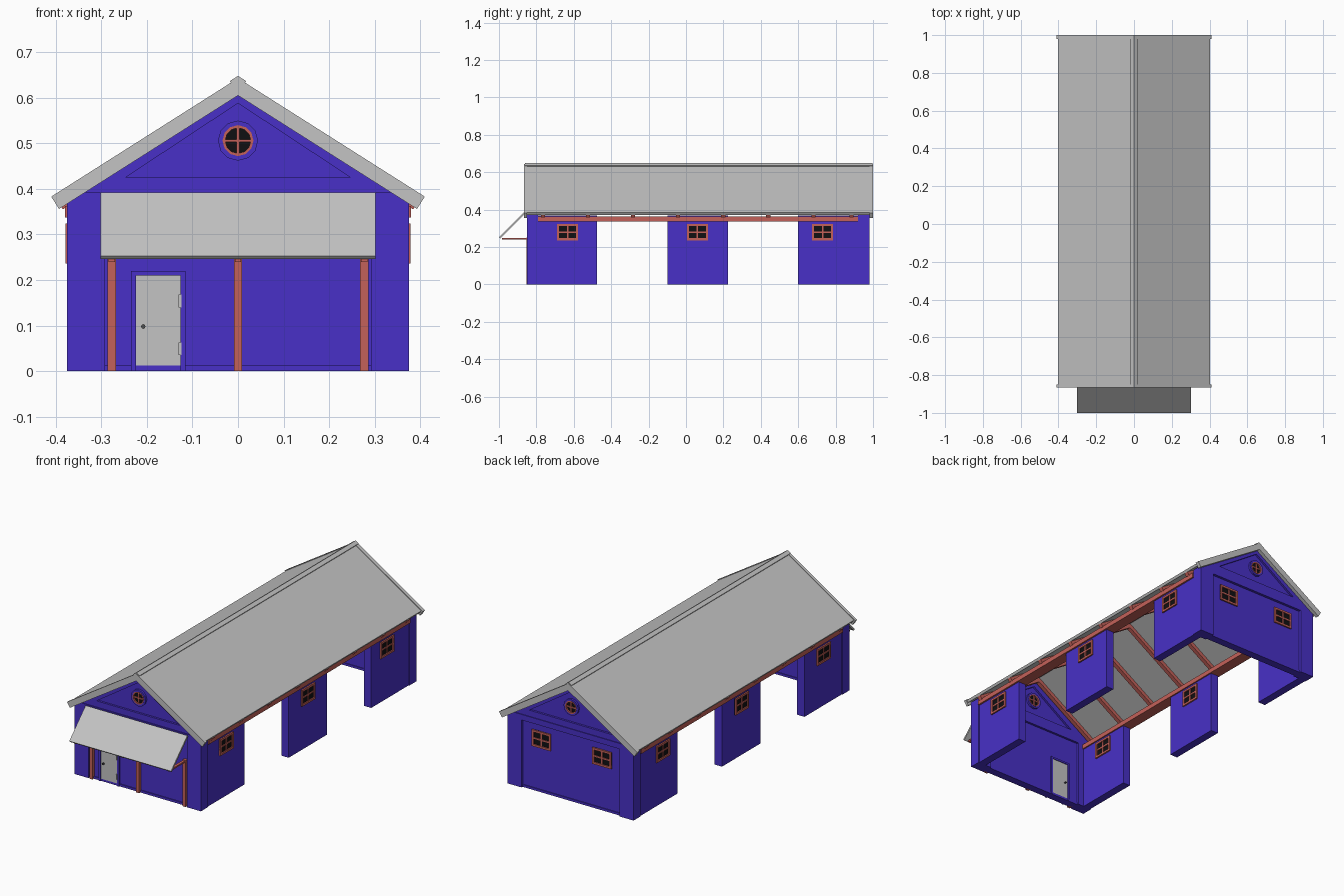
import bpy, bmesh, math
from mathutils import Matrix, Vector

cube = bpy.data.objects.get("Cube")
if cube:
    bpy.data.objects.remove(cube, do_unlink=True)


def material(name, r, g, b):
    m = bpy.data.materials.new(name)
    m.use_nodes = True
    m.diffuse_color = (r, g, b, 1)
    m.node_tree.nodes["Principled BSDF"].inputs["Base Color"].default_value = (r, g, b, 1)
    return m


BLUE = material("blue wall paint", 0.065, 0.03, 0.57)
GREY = material("light grey metal", 0.55, 0.55, 0.55)
WOOD = material("red brown wood", 0.55, 0.12, 0.1)
GLASS = material("black glass", 0.005, 0.005, 0.006)
DARK = material("dark grey handle", 0.08, 0.08, 0.08)


def finish(name, bm, mat):
    bmesh.ops.recalc_face_normals(bm, faces=bm.faces)
    mesh = bpy.data.meshes.new(name)
    bm.to_mesh(mesh)
    bm.free()
    mesh.materials.append(mat)
    obj = bpy.data.objects.new(name, mesh)
    bpy.context.collection.objects.link(obj)
    return obj


def boxes(name, mat, *spans):
    """One object from boxes, each given as (x0, x1, y0, y1, z0, z1)."""
    bm = bmesh.new()
    for x0, x1, y0, y1, z0, z1 in spans:
        place = Matrix.Translation(((x0 + x1) / 2, (y0 + y1) / 2, (z0 + z1) / 2))
        size = Matrix.Diagonal((abs(x1 - x0), abs(y1 - y0), abs(z1 - z0), 1))
        bmesh.ops.create_cube(bm, size=1, matrix=place @ size)
    return finish(name, bm, mat)


def prism(name, mat, y0, y1, *outlines):
    """Outlines in x and z, extruded along y."""
    bm = bmesh.new()
    for pts in outlines:
        face = bm.faces.new([bm.verts.new((x, y0, z)) for x, z in pts])
        ext = bmesh.ops.extrude_face_region(bm, geom=[face])
        moved = [v for v in ext["geom"] if isinstance(v, bmesh.types.BMVert)]
        bmesh.ops.translate(bm, verts=moved, vec=(0, y1 - y0, 0))
    return finish(name, bm, mat)


SLOPE = 0.634
ANGLE = math.atan(SLOPE)


def chevron(half, top, thick):
    """Outline of a pitched layer with square-cut eaves."""
    dx, dz = thick * math.sin(ANGLE), thick * math.cos(ANGLE)
    eave = top - SLOPE * half
    return [(0, top), (half, eave), (half - dx, eave - dz), (0, top - thick / math.cos(ANGLE)),
            (dx - half, eave - dz), (-half, eave)]


def circle(radius, z, sides=12):
    return [(radius * math.cos(math.tau * i / sides), z + radius * math.sin(math.tau * i / sides))
            for i in range(sides)]


def ring(outer, inner):
    """Quads between two outlines of equal length."""
    n = len(outer)
    return [[outer[i], outer[(i + 1) % n], inner[(i + 1) % n], inner[i]] for i in range(n)]


def window(name, along_y, u, d0, d1, z=0.28, w=0.056, h=0.044, bar=0.011):
    """Four-pane window seen from both sides; u runs along the wall, d through it."""
    def span(u0, u1, z0, z1, out):
        a, b = (u + u0, u + u1), (min(d0, d1) - out, max(d0, d1) + out)
        return (*b, *a, z + z0, z + z1) if along_y else (*a, *b, z + z0, z + z1)
    boxes(name + "_glass", GLASS, span(-w, w, -h, h, 0.002))
    boxes(name + "_frame", WOOD,
          span(-w, w, h - bar, h, 0.008), span(-w, w, -h, bar - h, 0.008),
          span(-w, bar - w, -h, h, 0.008), span(w - bar, w, -h, h, 0.008),
          span(-0.004, 0.004, -h, h, 0.006), span(-w, w, -0.004, 0.004, 0.006))


# Side walls, windows and eaves beams
piers = ((-0.84, -0.475), (-0.1, 0.225), (0.6, 0.97))
for side, s in (("left", 1), ("right", -1)):
    boxes(side + "_wall_piers", BLUE, *[(s * 0.327, s * 0.371, a, b, 0, 0.368) for a, b in piers])
    for i, y in enumerate((-0.633, 0.061, 0.73)):
        window(f"{side}_window_{i + 1}", True, y, s * 0.327, s * 0.371)
    boxes(side + "_eaves_beam", WOOD, (s * 0.32, s * 0.38, -0.79, 0.92, 0.337, 0.362))

# End walls with corner pilasters, gable and round window
outer_gable = [(-0.363, 0.392), (0.363, 0.392), (0, 0.62)]
inner_gable = [(-0.247, 0.425), (0.247, 0.425), (0, 0.588)]
pilaster = [(0.292, 0), (0.375, 0), (0.375, 0.38), (0.36, 0.392), (0.292, 0.392)]
for end, edge, inward in (("front", -0.85, 1), ("back", 0.98, -1)):
    def y(depth):
        return edge + inward * depth
    prism(end + "_pilasters", BLUE, y(0), y(0.06), pilaster, [(-x, z) for x, z in pilaster])
    boxes(end + "_header", BLUE, (-0.292, 0.292, y(0), y(0.06), 0.362, 0.392))
    boxes(end + "_wall", BLUE, (-0.292, 0.292, y(0.014), y(0.048), 0, 0.362))
    boxes(end + "_plinth", BLUE, (-0.292, 0.292, y(0.009), y(0.052), 0, 0.012))
    prism(end + "_gable_frame", BLUE, y(0.004), y(0.056), *ring(outer_gable, inner_gable))
    prism(end + "_gable_panel", BLUE, y(0.015), y(0.045), inner_gable)
    hub = 0.506
    prism(end + "_round_surround", BLUE, y(0.004), y(0.056), *ring(circle(0.044, hub), circle(0.033, hub)))
    prism(end + "_round_frame", WOOD, y(0.002), y(0.058), *ring(circle(0.034, hub), circle(0.028, hub)))
    prism(end + "_round_glass", GLASS, y(0.01), y(0.05), circle(0.03, hub))
    boxes(end + "_round_bars", WOOD, (-0.003, 0.003, y(0.005), y(0.055), hub - 0.03, hub + 0.03),
          (-0.03, 0.03, y(0.005), y(0.055), hub - 0.003, hub + 0.003))
for side, s in (("left", 1), ("right", -1)):
    window(f"back_{side}_window", False, s * 0.18, 0.932, 0.966)

# Front door
boxes("door_frame", BLUE, (-0.235, -0.224, -0.846, -0.794, 0, 0.22),
      (-0.126, -0.115, -0.846, -0.794, 0, 0.22), (-0.235, -0.115, -0.846, -0.794, 0.21, 0.22))
boxes("door", GREY, (-0.224, -0.126, -0.842, -0.798, 0.012, 0.21))
boxes("door_hinges", GREY, *[(-0.131, -0.124, -0.849, -0.84, z, z + 0.028) for z in (0.035, 0.14)])
prism("door_knob", DARK, -0.852, -0.788, [(x - 0.208, z) for x, z in circle(0.005, 0.098, 8)])

# Front posts and awning struts
for name, x in (("right", -0.277), ("middle", 0), ("left", 0.277)):
    boxes(name + "_awning_post", WOOD, (x - 0.009, x + 0.009, -0.852, -0.83, 0, 0.25))
    boxes(name + "_awning_strut", WOOD, (x - 0.007, x + 0.007, -0.985, -0.84, 0.24, 0.248))

# Sloping awning sheet
awning = boxes("awning", GREY, (-0.302, 0.302, -0.098, 0.098, -0.005, 0.005))
awning.rotation_euler.x = math.radians(45)
awning.location = Vector((0, -0.927, 0.319))

# Roof layers
prism("roof_sheet", GREY, -0.85, 0.985, chevron(0.402, 0.639, 0.014))
prism("front_barge_board", GREY, -0.865, -0.85, chevron(0.41, 0.643, 0.032))
prism("back_barge_board", GREY, 0.98, 1.0, chevron(0.41, 0.643, 0.032))
prism("ridge_cap", GREY, -0.862, 0.997, chevron(0.018, 0.648, 0.02))
for i in range(8):
    y_mid = min(-0.765 + 0.241 * i, 0.885)
    prism(f"rafter_{i + 1}", WOOD, y_mid - 0.011, y_mid + 0.011, chevron(0.395, 0.6225, 0.02))
